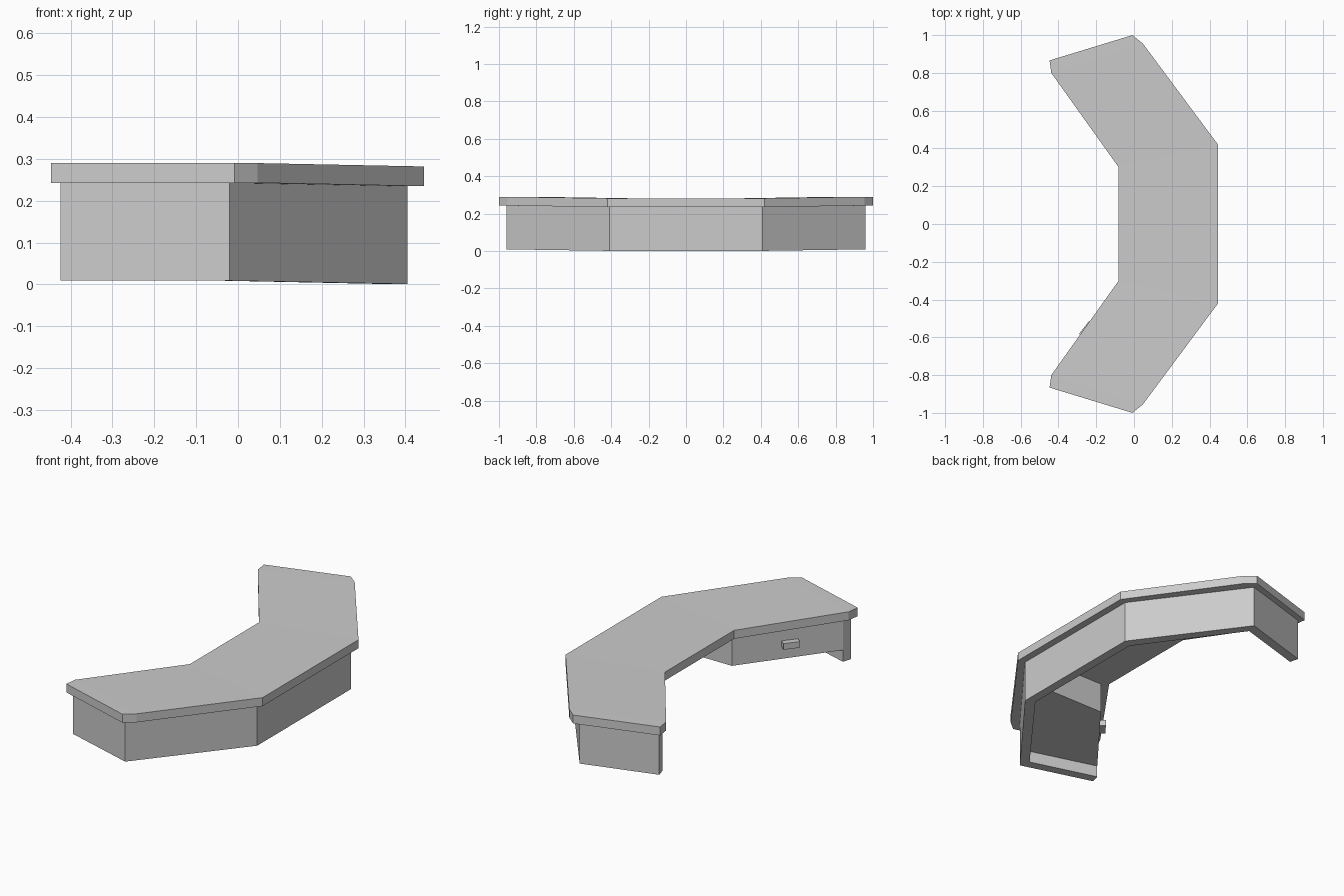
import bpy, bmesh, math
from mathutils import Matrix, Vector

if "Cube" in bpy.data.objects:
    bpy.data.objects.remove(bpy.data.objects["Cube"])


def lift(y):
    # wing ends sit very slightly higher than the middle section
    return 0.008 if abs(y) > 0.75 else 0.0


def strip_solid(name, pairs, z0, z1):
    """Solid band whose plan is a chain of (outer, inner) point pairs."""
    bm = bmesh.new()
    rings = []
    for o, i in pairs:
        rings.append([bm.verts.new((p[0], p[1], z + lift(p[1])))
                      for p, z in ((o, z0), (i, z0), (i, z1), (o, z1))])
    for a, b in zip(rings, rings[1:]):
        for k in range(4):
            n = (k + 1) % 4
            bm.faces.new((a[k], a[n], b[n], b[k]))
    bm.faces.new(rings[0])
    bm.faces.new(rings[-1])
    bmesh.ops.recalc_face_normals(bm, faces=bm.faces)
    me = bpy.data.meshes.new(name)
    bm.to_mesh(me)
    bm.free()
    ob = bpy.data.objects.new(name, me)
    bpy.context.collection.objects.link(ob)
    return ob


def mirrored(half):
    flip = lambda p: (p[0], -p[1])
    return half + [(flip(o), flip(i)) for o, i in reversed(half)]


# desk top with clipped end corners
strip_solid("desk_top", mirrored([
    ((-0.008, -1.0), (-0.447, -0.866)),
    ((0.047, -0.955), (-0.438, -0.80)),
    ((0.445, -0.42), (-0.083, -0.303))]), 0.235, 0.282)

# modesty wall wrapping the outside and both ends
strip_solid("outer_wall", mirrored([
    ((-0.424, -0.84), (-0.41, -0.79)),
    ((-0.02, -0.96), (-0.037, -0.90)),
    ((0.405, -0.41), (0.355, -0.385))]), 0.001, 0.235)

# drawer box under one wing
strip_solid("drawer_box", [
    ((-0.037, -0.90), (-0.41, -0.79)),
    ((0.355, -0.385), (-0.065, -0.35)),
    ((0.355, -0.33), (-0.05, -0.33))], 0.066, 0.235)

# drawer handle: bar tapering outward on the inner face
a, b = Vector((-0.41, -0.79, 0)), Vector((-0.065, -0.35, 0))
along = (b - a).normalized()
out = Vector((-along.y, along.x, 0))
mid = (a + b) / 2 + out * 0.015
bm = bmesh.new()
bmesh.ops.create_cube(bm, size=1)
bmesh.ops.scale(bm, vec=(0.085, 0.04, 0.034), verts=bm.verts)
bmesh.ops.rotate(bm, matrix=Matrix.Rotation(math.atan2(along.y, along.x), 3, 'Z'),
                 verts=bm.verts)
bmesh.ops.translate(bm, vec=(mid.x, mid.y, 0.152), verts=bm.verts)
me = bpy.data.meshes.new("drawer_handle")
bm.to_mesh(me)
bm.free()
bpy.context.collection.objects.link(bpy.data.objects.new("drawer_handle", me))
